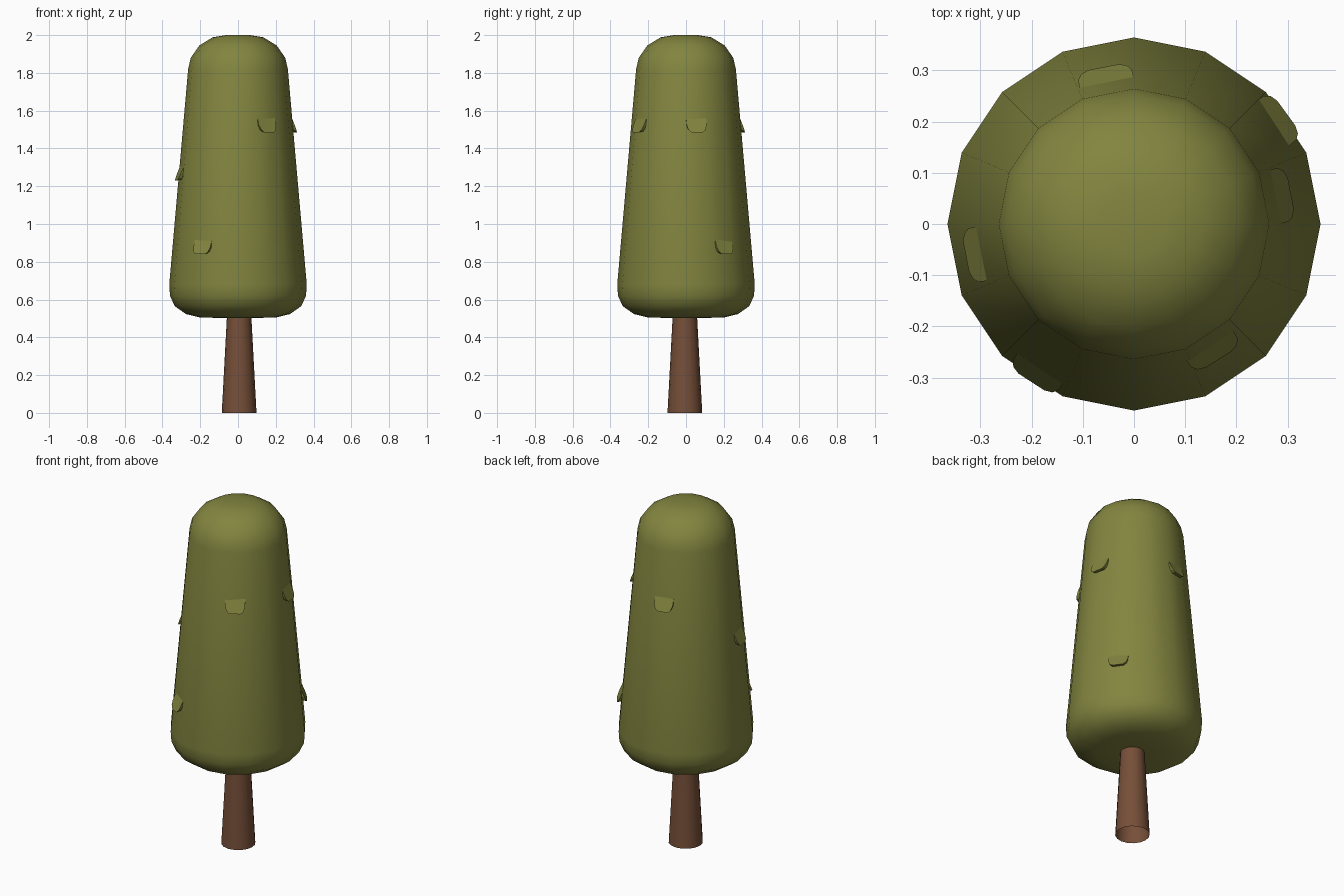
import bpy, bmesh, math
from mathutils import Matrix, Vector

cube = bpy.data.objects.get("Cube")
if cube:
    bpy.data.objects.remove(cube, do_unlink=True)

SIDES = 16


def material(name, rgb):
    m = bpy.data.materials.new(name)
    m.use_nodes = True
    m.diffuse_color = (*rgb, 1)
    m.node_tree.nodes["Principled BSDF"].inputs["Base Color"].default_value = (*rgb, 1)
    return m


def finish(name, bm, mat, smooth=True):
    bmesh.ops.recalc_face_normals(bm, faces=bm.faces)
    mesh = bpy.data.meshes.new(name)
    bm.to_mesh(mesh)
    bm.free()
    mesh.materials.append(mat)
    for p in mesh.polygons:
        p.use_smooth = smooth
    obj = bpy.data.objects.new(name, mesh)
    bpy.context.collection.objects.link(obj)
    return obj


def lathe(name, profile, mat, centre=(0, 0), caps=True):
    """Revolve (radius, height) points around z."""
    bm = bmesh.new()
    rings = []
    for r, z in profile:
        rings.append([bm.verts.new((centre[0] + r * math.cos(math.tau * i / SIDES),
                                    centre[1] + r * math.sin(math.tau * i / SIDES), z))
                      for i in range(SIDES)])
    for a, b in zip(rings, rings[1:]):
        for i in range(SIDES):
            j = (i + 1) % SIDES
            bm.faces.new((a[i], a[j], b[j], b[i]))
    if caps:
        bm.faces.new(rings[0])
        bm.faces.new(rings[-1])
    return finish(name, bm, mat)


def leaf_tab(name, angle, z_low, mat):
    """Rounded flap, sunk into the crown at the top and lifted at the bottom."""
    outline = [(-.055, .1), (-.053, .035), (-.045, .012), (-.03, 0)]
    outline += [(-x, z) for x, z in reversed(outline)]
    surface = .364 - .0864 * (z_low - .65)
    bm = bmesh.new()
    face = bm.faces.new([bm.verts.new((.02 - .42 * z, x, z)) for x, z in outline])
    ext = bmesh.ops.extrude_face_region(bm, geom=[face])
    back = [v for v in ext["geom"] if isinstance(v, bmesh.types.BMVert)]
    bmesh.ops.translate(bm, verts=back, vec=(-.03, 0, .006))
    turn = Matrix.Rotation(math.radians(angle), 4, "Z")
    bm.transform(turn @ Matrix.Translation(Vector((surface, 0, z_low))))
    finish(name, bm, mat, smooth=False)


green = material("leaf green", (.225, .235, .05))
brown = material("bark brown", (.18, .078, .04))

# Trunk: open tapered tube
lathe("trunk", [(.092, 0), (.062, .56)], brown, (.006, -.006), caps=False)

# Crown: tapered column with rounded ends
lathe("crown", [(.1, .503), (.2, .505), (.275, .523), (.335, .565), (.36, .62), (.364, .68),
                (.264, 1.82), (.25, 1.88), (.205, 1.945), (.135, 1.988), (.065, 2)], green)

# Leaf tabs scattered around the crown
for i, (angle, z) in enumerate([(-58, 1.485), (11, 1.485), (101, 1.485),
                                (191, 1.23), (36, .84), (237, .84)]):
    leaf_tab(f"leaf_tab_{i + 1}", angle, z, green)
